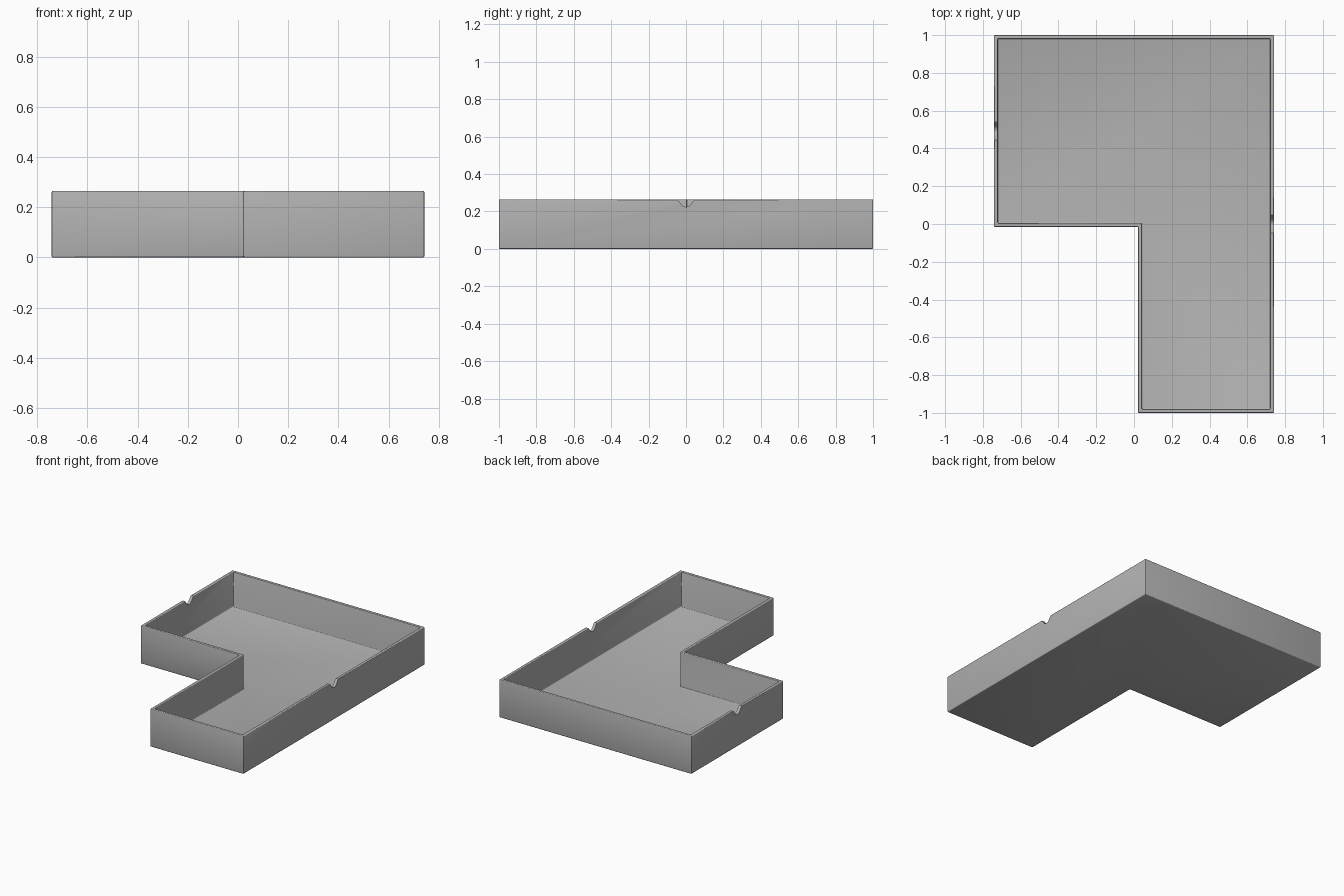
import bpy
import bmesh
from mathutils import Vector

cube = bpy.data.objects.get("Cube")
if cube:
    bpy.data.objects.remove(cube, do_unlink=True)

HEIGHT, WALL, FLOOR = 0.265, 0.02, 0.022
OUTLINE = [(-0.742, -0.015), (0.022, -0.015), (0.022, -1), (0.742, -1), (0.742, 1), (-0.742, 1)]

grey = bpy.data.materials.new("plain grey")
grey.use_nodes = True
colour = (0.45, 0.45, 0.45, 1)
grey.diffuse_color = colour
grey.node_tree.nodes["Principled BSDF"].inputs["Base Color"].default_value = colour


def make_object(name, bm):
    bmesh.ops.recalc_face_normals(bm, faces=bm.faces)
    mesh = bpy.data.meshes.new(name)
    bm.to_mesh(mesh)
    bm.free()
    mesh.materials.append(grey)
    obj = bpy.data.objects.new(name, mesh)
    bpy.context.collection.objects.link(obj)
    return obj


def inset_outline(points, distance):
    """Move every right-angled corner inward by the wall thickness."""
    result = []
    for i, p in enumerate(points):
        here = Vector(p)
        a = (here - Vector(points[i - 1])).normalized()
        b = (Vector(points[(i + 1) % len(points)]) - here).normalized()
        result.append(here + distance * Vector((-a.y - b.y, a.x + b.x)))
    return result


# L-shaped tray: outer wall, rim, inner wall and floor
bm = bmesh.new()
inner = inset_outline(OUTLINE, WALL)
levels = [(OUTLINE, 0), (OUTLINE, HEIGHT), (inner, HEIGHT), (inner, FLOOR)]
rings = [[bm.verts.new((x, y, z)) for x, y in pts] for pts, z in levels]
for low, high in zip(rings, rings[1:]):
    for i in range(len(low)):
        bm.faces.new((low[i - 1], low[i], high[i], high[i - 1]))
bm.faces.new(rings[0])
bm.faces.new(rings[-1])
tray = make_object("tray", bm)

# Slightly softened edges
bevel = tray.modifiers.new("soft edges", "BEVEL")
bevel.width = 0.005
bevel.segments = 3
bevel.limit_method = "ANGLE"

# Small flared notches in the rims of the two side walls
half = [(0.06, 0.04), (0.06, 0.002), (0.048, 0), (0.038, -0.009), (0.026, -0.028), (0.014, -0.038)]
profile = half + [(0, -0.041)] + [(-y, z) for y, z in reversed(half)]
for side, x, y in (("left", 0.732, 0), ("right", -0.732, 0.492)):
    bm = bmesh.new()
    face = bm.faces.new([bm.verts.new((x - 0.03, y + dy, HEIGHT + dz)) for dy, dz in profile])
    extruded = bmesh.ops.extrude_face_region(bm, geom=[face])["geom"]
    moved = [v for v in extruded if isinstance(v, bmesh.types.BMVert)]
    bmesh.ops.translate(bm, verts=moved, vec=(0.06, 0, 0))
    cutter = make_object(side + "_notch_cutter", bm)
    cutter.hide_render = True
    cutter.display_type = "WIRE"
    cut = tray.modifiers.new(side + " notch", "BOOLEAN")
    cut.object = cutter
    cut.operation = "DIFFERENCE"
    cut.solver = "EXACT"

bpy.context.view_layer.objects.active = tray
tray.select_set(True)
for modifier in list(tray.modifiers):
    bpy.ops.object.modifier_apply(modifier=modifier.name)
for obj in [o for o in bpy.data.objects if o.name.endswith("_notch_cutter")]:
    bpy.data.objects.remove(obj, do_unlink=True)
bpy.ops.object.shade_smooth_by_angle()
